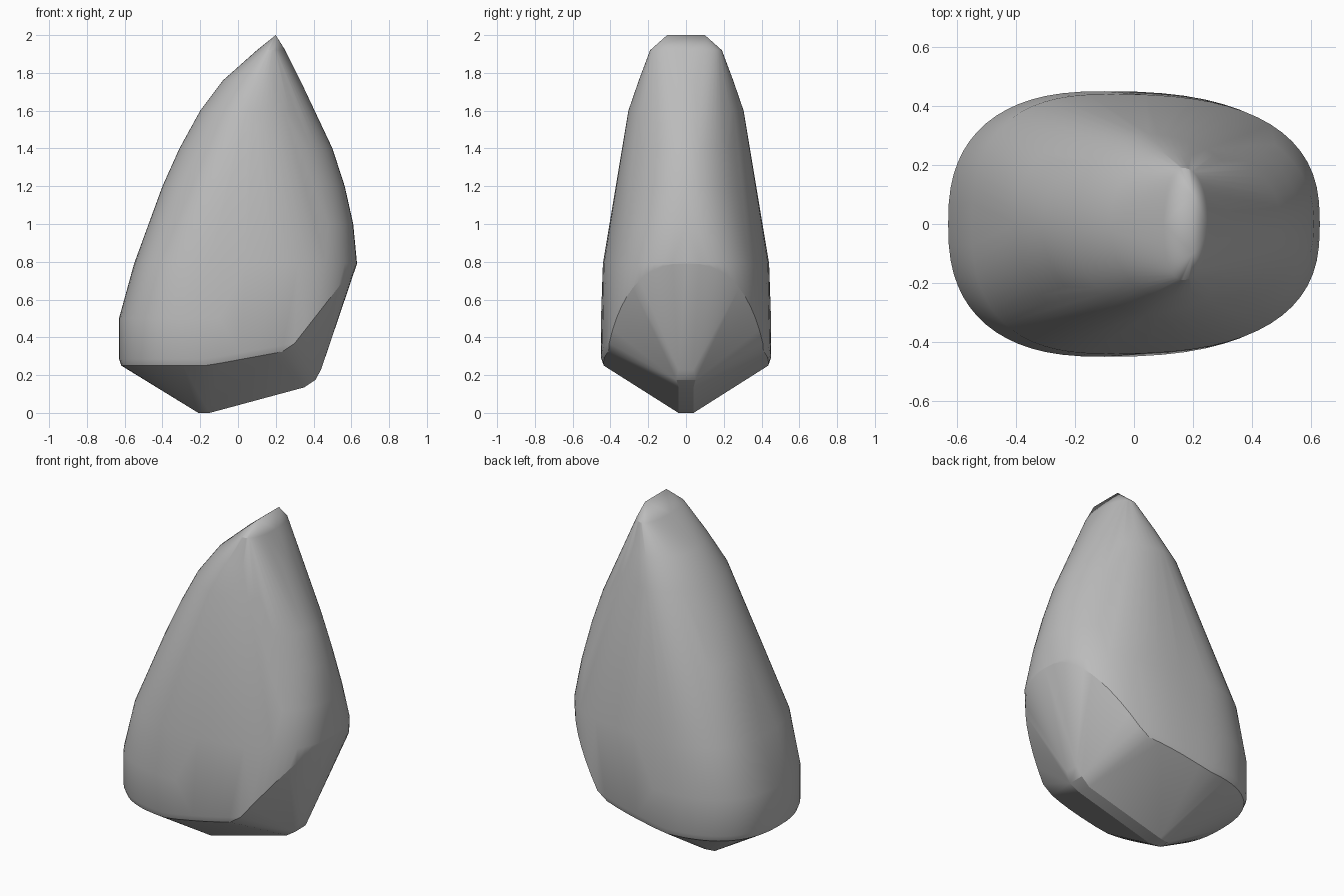
import bpy
import bmesh
import math

default = bpy.data.objects.get("Cube")
if default:
    bpy.data.objects.remove(default)

# Plain stone colour
stone = bpy.data.materials.new("stone_grey")
stone.use_nodes = True
grey = (0.5, 0.5, 0.5, 1)
stone.diffuse_color = grey
stone.node_tree.nodes["Principled BSDF"].inputs["Base Color"].default_value = grey

STEPS = 64


def ring(left, right, ridge, half, power):
    """Closed superellipse outline whose widest point sits at x = ridge."""
    points = []
    for i in range(STEPS):
        a = 2 * math.pi * i / STEPS
        c, s = math.cos(a), math.sin(a)
        reach = right - ridge if c > 0 else ridge - left
        x = ridge + math.copysign(abs(c) ** (2 / power), c) * reach
        y = math.copysign(abs(s) ** (2 / power), s) * half
        points.append((x, y))
    return points


def rim_height(x):
    """Lower edge: level on the left, then climbing to the right."""
    if x < -0.17:
        return 0.25
    if x < 0.27:
        return 0.25 + (x + 0.17) * 0.18
    return 0.33 + (x - 0.27) * 1.28


# Body sections: height, left, right, ridge, half width, power
sections = [
    (0.79, -0.55, 0.63, -0.08, 0.44, 2.6),
    (1.00, -0.47, 0.61, -0.05, 0.40, 2.3),
    (1.20, -0.40, 0.565, -0.02, 0.37, 2.1),
    (1.40, -0.31, 0.50, 0.02, 0.335, 2),
    (1.60, -0.20, 0.40, 0.05, 0.305, 2),
    (1.76, -0.08, 0.33, 0.11, 0.25, 2),
    (1.92, 0.10, 0.25, 0.165, 0.19, 2.2),
]
points = []
for z, left, right, ridge, half, power in sections:
    points += [(x, y, z) for x, y in ring(left, right, ridge, half, power)]

# Rounded lower flank and sloping rim
outline = ring(-0.63, 0.63, -0.1, 0.45, 2.5)
points += [(x * 0.98, y * 0.97, rim_height(x)) for x, y in outline if x < 0.27]
points += [(x, y, rim_height(x) + 0.035) for x, y in outline if x < 0.27]
points += [(x, y, rim_height(x)) for x, y in outline if x >= 0.27]
points += [(x, y, 0.5) for x, y in outline if x < 0]

# Blunt crest and the two keel points, mirrored front to back
for side in (-1, 1):
    points += [(0.2, side * 0.1, 2), (-0.21, side * 0.03, 0),
               (-0.15, side * 0.04, 0), (0.35, side * 0.04, 0.135),
               (0.41, side * 0.05, 0.175), (0.44, side * 0.04, 0.23)]

# Skin the points as one convex stone
bm = bmesh.new()
for p in points:
    bm.verts.new(p)
hull = bmesh.ops.convex_hull(bm, input=bm.verts)
loose = {v for v in hull["geom_interior"] + hull["geom_unused"]
         if isinstance(v, bmesh.types.BMVert)}
bmesh.ops.delete(bm, geom=list(loose), context="VERTS")
bmesh.ops.recalc_face_normals(bm, faces=bm.faces)
mesh = bpy.data.meshes.new("stone_body")
bm.to_mesh(mesh)
bm.free()
mesh.materials.append(stone)
body = bpy.data.objects.new("stone_body", mesh)
bpy.context.collection.objects.link(body)
bpy.ops.object.select_all(action="DESELECT")
body.select_set(True)
bpy.context.view_layer.objects.active = body
bpy.ops.object.shade_smooth_by_angle(angle=math.radians(25))
